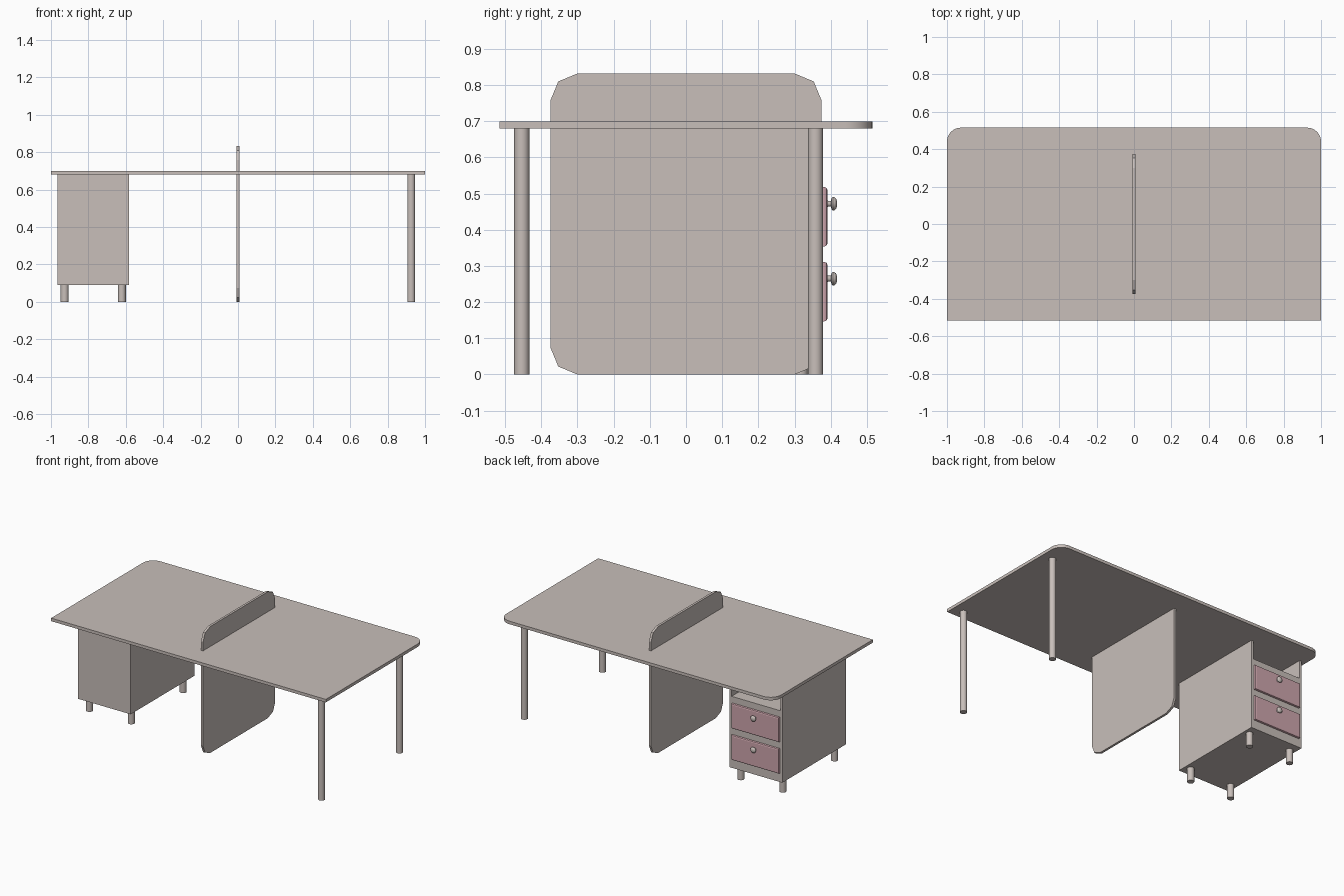
import bpy, bmesh, math
from mathutils import Matrix, Vector

if "Cube" in bpy.data.objects:
    bpy.data.objects.remove(bpy.data.objects["Cube"])


def material(name, rgb):
    m = bpy.data.materials.new(name)
    m.diffuse_color = (*rgb, 1)
    m.use_nodes = True
    m.node_tree.nodes["Principled BSDF"].inputs["Base Color"].default_value = m.diffuse_color
    return m


GREY = material("warm_grey", (0.58, 0.52, 0.49))
PINK = material("dusty_pink", (0.62, 0.38, 0.42))


def finish(bm, name, mat, smooth=False):
    bmesh.ops.recalc_face_normals(bm, faces=bm.faces)
    me = bpy.data.meshes.new(name)
    bm.to_mesh(me)
    bm.free()
    me.materials.append(mat)
    ob = bpy.data.objects.new(name, me)
    bpy.context.collection.objects.link(ob)
    if smooth:
        bpy.ops.object.select_all(action='DESELECT')
        ob.select_set(True)
        bpy.context.view_layer.objects.active = ob
        bpy.ops.object.shade_smooth_by_angle(angle=math.radians(35))
    return ob


def add_box(bm, lo, hi):
    lo, hi = Vector(lo), Vector(hi)
    mat = Matrix.Translation((lo + hi) / 2) @ Matrix.Diagonal((*(hi - lo), 1))
    bmesh.ops.create_cube(bm, size=1, matrix=mat)


def prism(name, pts, offset, smooth=False):
    bm = bmesh.new()
    f = bm.faces.new([bm.verts.new(p) for p in pts])
    r = bmesh.ops.extrude_face_region(bm, geom=[f])
    verts = [g for g in r["geom"] if isinstance(g, bmesh.types.BMVert)]
    # the source face stays as the other cap
    bmesh.ops.translate(bm, verts=verts, vec=offset)
    return finish(bm, name, GREY, smooth)


def corner(cx, cy, r, start, n):
    return [(cx + r * math.cos(math.radians(start + 90 * i / n)),
             cy + r * math.sin(math.radians(start + 90 * i / n))) for i in range(n + 1)]


def post(name, x, y, h, r=0.021):
    bm = bmesh.new()
    bmesh.ops.create_cone(bm, cap_ends=True, segments=32, radius1=r, radius2=r, depth=h,
                          matrix=Matrix.Translation((x, y, h / 2)))
    finish(bm, name, GREY, True)


# Tabletop, rounded on the two back corners
r = 0.075
outline = [(-1, -0.515), (1, -0.515)]
outline += corner(1 - r, 0.515 - r, r, 0, 10) + corner(r - 1, 0.515 - r, r, 90, 10)
prism("tabletop", [(x, y, 0.68) for x, y in outline], (0, 0, 0.02), True)

# Divider passing through the tabletop, faceted corners
H, W = 0.832, 0.375
outline = (corner(W - r, H - r, r, 0, 2) + corner(r - W, H - r, r, 90, 2)
           + corner(r - W, r, r, 180, 2) + corner(W - r, r, r, 270, 2))
prism("divider_panel", [(-0.0075, y, z) for y, z in outline], (0.015, 0, 0))

# Tall legs on the right
for label, y in (("front", -0.454), ("back", 0.358)):
    post(label + "_leg", 0.926, y, 0.68)

# Cabinet with an open shelf above the drawers
X0, X1, Y0, Y1, Z0, ZS, Z1, T = -0.966, -0.583, -0.284, 0.378, 0.09, 0.56, 0.68, 0.014
bm = bmesh.new()
add_box(bm, (X0, Y0, Z0), (X1, Y1, ZS))
add_box(bm, (X0, Y0, ZS), (X0 + T, Y1, Z1))
add_box(bm, (X1 - T, Y0, ZS), (X1, Y1, Z1))
add_box(bm, (X0 + T, Y0, ZS), (X1 - T, Y0 + T, Z1))
# remove hidden seams between the body and the walls
bmesh.ops.delete(bm, geom=[f for f in bm.faces if f.normal.z < -0.5
                           and abs(f.calc_center_median().z - ZS) < 1e-4], context='FACES_ONLY')
finish(bm, "drawer_cabinet", GREY)

# Cabinet feet
for i, (x, y) in enumerate([(x, y) for x in (-0.927, -0.621) for y in (-0.222, 0.316)]):
    post("cabinet_foot_%d" % (i + 1), x, y, Z0)

# Drawer fronts with bevelled faces, and turned knobs
MID = (X0 + X1) / 2
KNOB = [(0, 0.388), (0.011, 0.388), (0.008, 0.393), (0.008, 0.401), (0.015, 0.402),
        (0.019, 0.406), (0.0185, 0.410), (0.014, 0.415), (0.007, 0.4175), (0, 0.418)]
for label, z in (("lower", 0.147), ("upper", 0.354)):
    bm = bmesh.new()
    add_box(bm, (MID - 0.173, Y1 - 0.002, z), (MID + 0.173, 0.391, z + 0.164))
    edges = [e for e in bm.edges if all(v.co.y > 0.39 for v in e.verts)]
    bmesh.ops.bevel(bm, geom=edges, offset=0.008, segments=2, profile=0.5, affect='EDGES')
    finish(bm, label + "_drawer_front", PINK)

    bm = bmesh.new()
    vs = [bm.verts.new((MID + a, y, z + 0.118)) for a, y in KNOB]
    es = [bm.edges.new(p) for p in zip(vs, vs[1:])]
    bmesh.ops.spin(bm, geom=vs + es, cent=(MID, 0, z + 0.118), axis=(0, 1, 0),
                   angle=2 * math.pi, steps=24)
    bmesh.ops.remove_doubles(bm, verts=bm.verts, dist=1e-5)
    finish(bm, label + "_drawer_knob", GREY, True)
